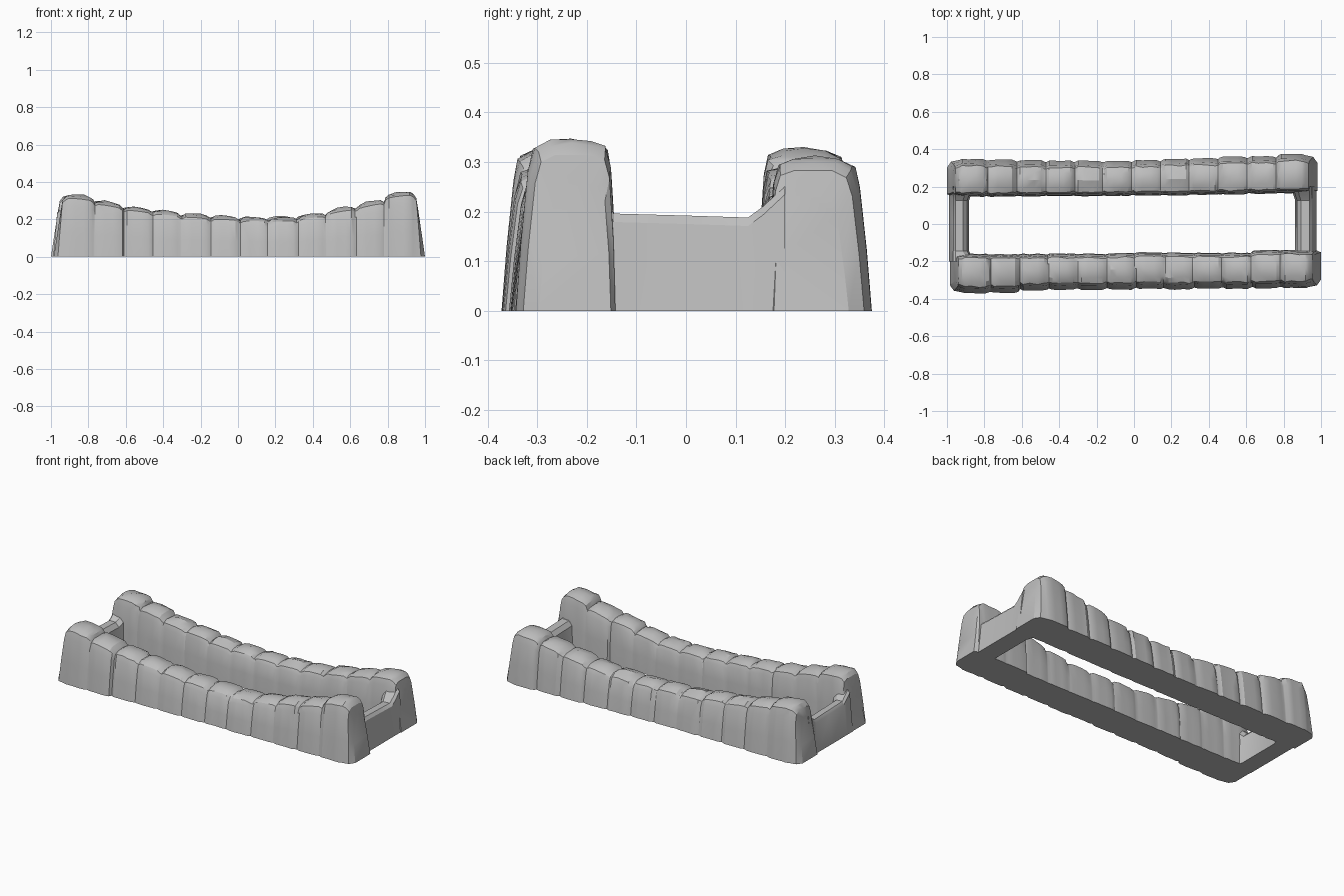
import bpy, bmesh, math, random

cube = bpy.data.objects.get("Cube")
if cube:
    bpy.data.objects.remove(cube, do_unlink=True)

random.seed(7)

stone = bpy.data.materials.new("grey stone")
stone.use_nodes = True
GREY = (0.52, 0.52, 0.52, 1.0)
stone.diffuse_color = GREY
stone.node_tree.nodes["Principled BSDF"].inputs["Base Color"].default_value = GREY


def loft(name, sections, angle):
    """Skin a closed solid over a row of equal point loops."""
    bm = bmesh.new()
    rings = [[bm.verts.new(p) for p in s] for s in sections]
    n = len(rings[0])
    for a, b in zip(rings, rings[1:]):
        for i in range(n):
            j = (i + 1) % n
            bm.faces.new((a[i], a[j], b[j], b[i]))
    bm.faces.new(rings[0])
    bm.faces.new(rings[-1])
    bmesh.ops.recalc_face_normals(bm, faces=bm.faces)
    mesh = bpy.data.meshes.new(name)
    bm.to_mesh(mesh)
    bm.free()
    mesh.materials.append(stone)
    ob = bpy.data.objects.new(name, mesh)
    bpy.context.collection.objects.link(ob)
    bpy.ops.object.select_all(action='DESELECT')
    ob.select_set(True)
    bpy.context.view_layer.objects.active = ob
    bpy.ops.object.shade_smooth_by_angle(angle=math.radians(angle))
    return ob


def jit(a):
    return random.uniform(-a, a)


def wall_section(x, side, inner, outer, h, bump=0.0, seam=0.0, lean=0.0, inset=0.0, rough=0.0):
    """Cross-section of a wall: battered faces and a rounded cap."""
    o = outer - seam - inset
    i = inner + seam * 0.4 + inset * 0.3
    pts = [(i, 0), (i + 0.004, h * 0.45), (i + 0.012, h * 0.85),
           (i + 0.022 + jit(rough), h - 0.010),
           (i + 0.050 + jit(rough), h + jit(rough)),
           ((i + o) / 2 - 0.01, h + bump + jit(rough)),
           (o - 0.065 + jit(rough), h + jit(rough)),
           (o - 0.036 + jit(rough), h - 0.014),
           (o - 0.024, h * 0.82), (o - 0.010, h * 0.4), (o, 0)]
    return [(x - lean * z / h, side * d, z) for d, z in pts]


def wall(name, side, x0, x1, heights, outers, inners):
    """Row of stone blocks with shallow seams between and tapered ends."""
    n = len(heights)
    start, end = x0 + 0.06, x1 - 0.06
    pitch = (end - start) / n

    def end_sections(x, sgn, k):
        args = dict(side=side, inner=inners[k], outer=outers[k])
        return [wall_section(x, h=heights[k] * 0.77, lean=sgn * 0.038, inset=0.045, **args),
                wall_section(x - sgn * 0.022, h=heights[k] * 0.93, lean=sgn * 0.025,
                             inset=0.014, **args)]

    sections = end_sections(x0, -1, 0)
    for k in range(n):
        a, b = max(k - 1, 0), min(k + 1, n - 1)
        slope = (heights[b] - heights[a]) * 0.4
        dz = jit(0.003)
        for u, drop, seam in ((0.03, 0.012, 0.006), (0.14, 0.002, 0.0), (0.36, 0.0, 0.0),
                              (0.64, 0.0, 0.0), (0.86, 0.002, 0.0), (0.97, 0.012, 0.006)):
            h = heights[k] + slope * (u - 0.5) + dz - drop
            bump = 0.010 if 0.3 < u < 0.7 else 0.003
            sections.append(wall_section(start + pitch * (k + u), side, inners[k] + jit(0.002),
                                         outers[k] + jit(0.002), h, bump, seam, rough=0.004))
    sections += reversed(end_sections(x1, 1, n - 1))
    return loft(name, sections, 28)


# Long side walls, low in the middle and rising towards the ends
wall("front_wall", -1, -0.985, 1.0,
     [.325, .285, .260, .240, .221, .210, .207, .206, .224, .257, .289, .338],
     [.371, .368, .355, .352, .352, .350, .346, .350, .346, .346, .343, .342],
     [.160, .162, .160, .158, .160, .156, .152, .154, .154, .154, .140, .138])
wall("back_wall", 1, -1.0, 0.98,
     [.320, .285, .255, .235, .216, .208, .203, .203, .214, .238, .270, .304],
     [.347, .344, .340, .338, .338, .338, .341, .348, .352, .360, .362, .373],
     [.146, .146, .148, .148, .148, .150, .152, .154, .156, .158, .162, .164])


def end_beam(name, profile):
    """Low cross wall whose ends sweep up against the side walls."""
    sections = []
    for y, rise, grow in ((-0.20, 0.055, 0.02), (-0.168, 0.028, 0.012), (-0.145, 0.004, 0.0),
                          (0.0, 0.0, 0.0), (0.125, -0.004, 0.0),
                          (0.155, 0.018, 0.010), (0.20, 0.060, 0.02)):
        inner_dir = -1 if profile[0][0] > 0 else 1
        sections.append([(x + (inner_dir * grow if i < 3 else 0), y,
                          z + (rise if z > 0.16 else 0))
                         for i, (x, z) in enumerate(profile)])
    return loft(name, sections, 30)


# Cross walls closing the two ends
end_beam("left_end_beam", [(0.862, 0), (0.872, 0.165), (0.893, 0.190), (0.938, 0.192),
                           (0.952, 0.175), (0.975, 0)])
end_beam("right_end_beam", [(-0.882, 0), (-0.892, 0.165), (-0.915, 0.190), (-0.955, 0.192),
                            (-0.967, 0.175), (-0.988, 0)])
